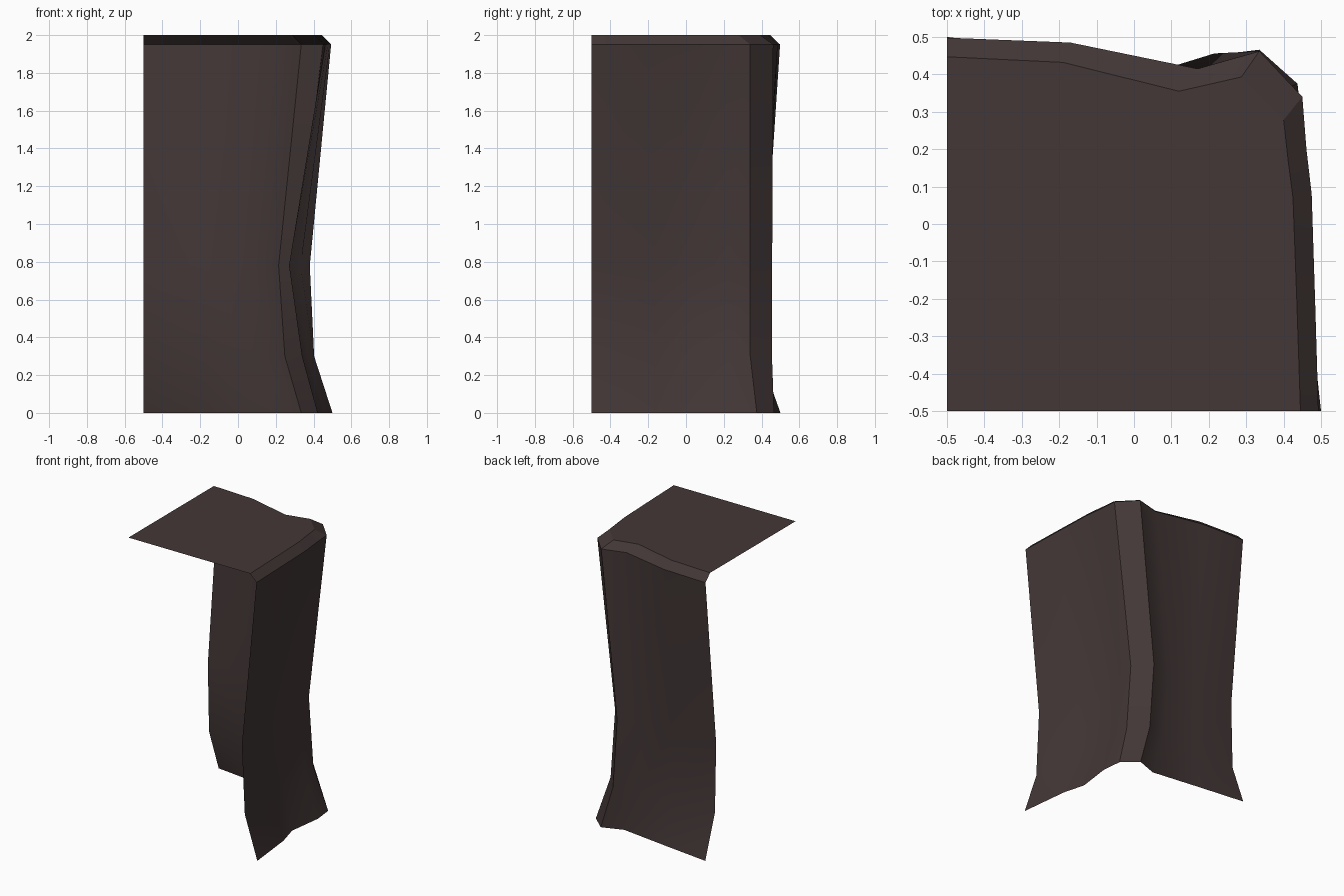
import bpy, bmesh, math

if "Cube" in bpy.data.objects:
    bpy.data.objects.remove(bpy.data.objects["Cube"])

# Single dark stone colour
stone = bpy.data.materials.new("dark brown stone")
stone.diffuse_color = (0.055, 0.038, 0.037, 1)
stone.use_nodes = True
stone.node_tree.nodes["Principled BSDF"].inputs["Base Color"].default_value = stone.diffuse_color

# Horizontal outlines of the corner, running along the back wall,
# across the corner chamfer and forward along the right wall
rings = [
    (0.00, [(-.5, .5), (-.17, .46), (.19, .413), (.335, .466), (.437, .375),
            (.452, .24), (.42, 0), (.462, -.155), (.5, -.5)]),
    (0.30, [(-.5, .393), (-.17, .405), (.09, .395), (.248, .455), (.347, .34),
            (.36, .23), (.338, .01), (.37, -.16), (.403, -.5)]),
    (0.78, [(-.5, .38), (-.17, .42), (.05, .405), (.215, .456), (.312, .34),
            (.302, .22), (.27, .03), (.33, -.17), (.38, -.5)]),
    (1.95, [(-.5, .498), (-.17, .485), (.17, .415), (.335, .462), (.45, .34),
            (.461, .20), (.475, .08), (.484, -.2), (.493, -.5)]),
    (2.00, [(-.5, .447), (-.19, .432), (.12, .355), (.287, .393), (.40, .278),
            (.412, .17), (.425, .07), (.435, -.2), (.445, -.5)]),
]

bm = bmesh.new()
rows = [[bm.verts.new((x, y, z)) for x, y in pts] for z, pts in rings]

# Walls and the bevelled top rim
for low, high in zip(rows, rows[1:]):
    for i in range(len(low) - 1):
        f = bm.faces.new((low[i + 1], low[i], high[i], high[i + 1]))
        f.smooth = True

# Flat top; the front, left and bottom stay open
corner = bm.verts.new((-.5, -.5, 2))
top = bm.faces.new([corner] + rows[-1][::-1])
top.normal_update()
if top.normal.z < 0:
    top.normal_flip()

# Hard edges: both sides of the chamfer and the rim
for low, high in zip(rows, rows[1:]):
    for col in (3, 4):
        bm.edges.get((low[col], high[col])).smooth = False
for row in rows[-2:]:
    for a, b in zip(row, row[1:]):
        bm.edges.get((a, b)).smooth = False

mesh = bpy.data.meshes.new("rock_corner")
bm.to_mesh(mesh)
bm.free()
mesh.materials.append(stone)
obj = bpy.data.objects.new("rock_corner", mesh)
bpy.context.collection.objects.link(obj)
